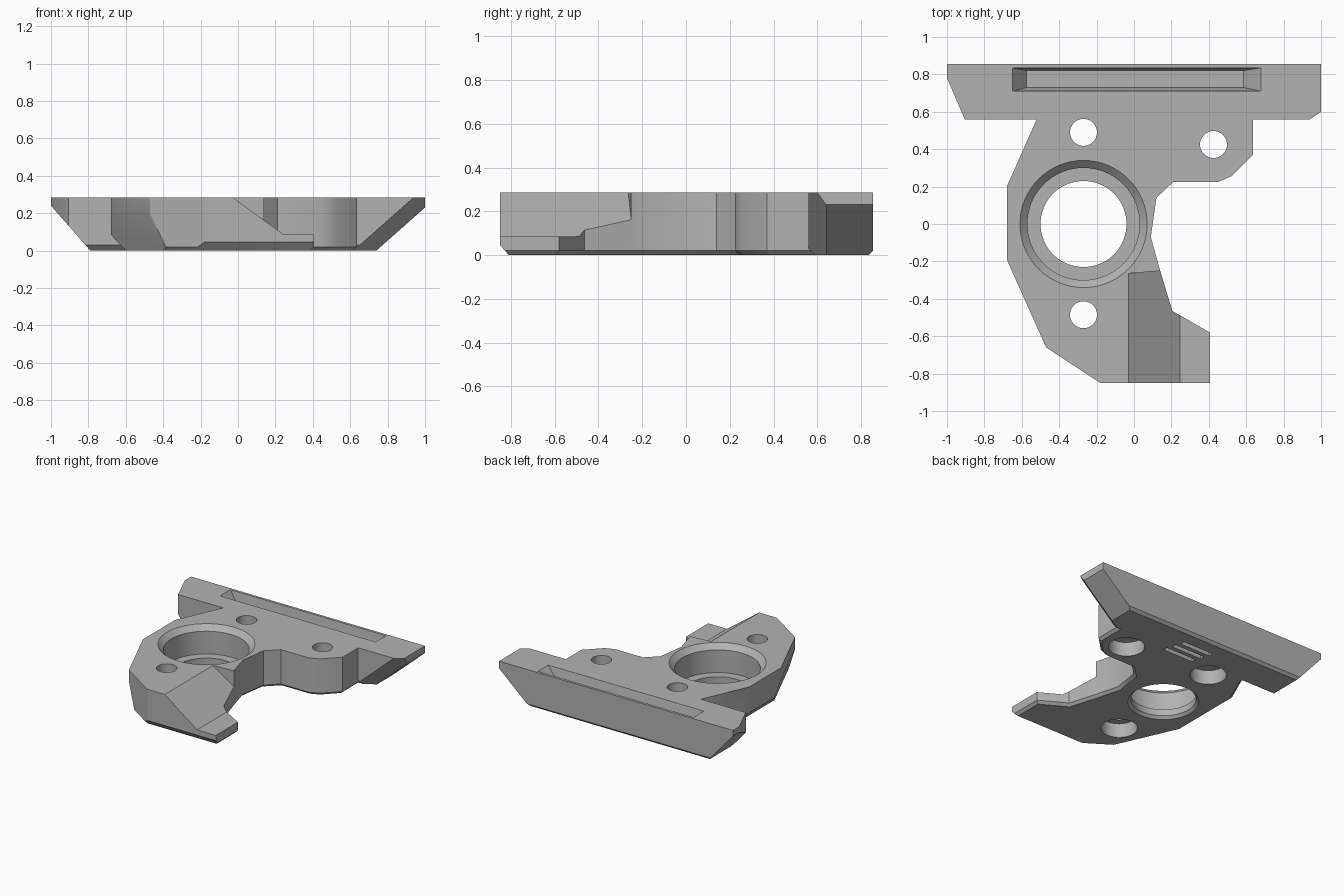
import bpy, bmesh, math
from mathutils import Vector

TOP = 0.285
cube = bpy.data.objects.get("Cube")
if cube:
    bpy.data.objects.remove(cube, do_unlink=True)

grey = bpy.data.materials.new("plain grey")
grey.use_nodes = True
grey.diffuse_color = (0.45, 0.45, 0.45, 1)
grey.node_tree.nodes["Principled BSDF"].inputs["Base Color"].default_value = grey.diffuse_color


def loft(name, rings, chamfer=0, cuts=()):
    """Closed solid through rings of points; cuts are (point, outward normal) planes."""
    bm = bmesh.new()
    loops = [[bm.verts.new(p) for p in ring] for ring in rings]
    n = len(loops[0])
    for a, b in zip(loops, loops[1:]):
        for i in range(n):
            j = (i + 1) % n
            bm.faces.new((a[i], a[j], b[j], b[i]))
    bm.faces.new(loops[0])
    bm.faces.new(loops[-1])
    bmesh.ops.recalc_face_normals(bm, faces=bm.faces[:])
    if chamfer:
        low = [e for e in bm.edges if all(abs(v.co.z) < 1e-5 for v in e.verts)]
        bmesh.ops.bevel(bm, geom=low, offset=chamfer, segments=1, affect='EDGES')
    for point, normal in cuts:
        bmesh.ops.bisect_plane(bm, geom=bm.verts[:] + bm.edges[:] + bm.faces[:], dist=1e-5,
                               plane_co=point, plane_no=normal, clear_outer=True)
        bmesh.ops.holes_fill(bm, edges=[e for e in bm.edges if e.is_boundary], sides=0)
    bmesh.ops.recalc_face_normals(bm, faces=bm.faces[:])
    mesh = bpy.data.meshes.new(name)
    bm.to_mesh(mesh)
    bm.free()
    mesh.materials.append(grey)
    obj = bpy.data.objects.new(name, mesh)
    bpy.context.collection.objects.link(obj)
    return obj


def flat(points, z):
    return [(x, y, z) for x, y in points]


def rect(x0, x1, y0, y1, z):
    return flat([(x0, y0), (x1, y0), (x1, y1), (x0, y1)], z)


def bore(name, x, y, steps):
    """Round stepped cutter from (radius, height) pairs."""
    angles = [math.tau * i / 64 for i in range(64)]
    return loft(name, [[(x + r * math.cos(a), y + r * math.sin(a), z) for a in angles]
                       for r, z in steps])


def combine(target, other, operation):
    mod = target.modifiers.new("combine", 'BOOLEAN')
    mod.operation, mod.object, mod.solver = operation, other, 'EXACT'
    bpy.context.view_layer.objects.active = target
    bpy.ops.object.modifier_apply(modifier=mod.name)
    bpy.data.objects.remove(other, do_unlink=True)


# Main plate with chamfered underside
outline = [(-0.52, 0.7), (-0.52, 0.56), (-0.68, 0.2), (-0.68, -0.19), (-0.47, -0.66),
           (-0.18, -0.85), (0.405, -0.85), (0.405, -0.58), (0.205, -0.465), (0.14, -0.25),
           (0.09, -0.07), (0.12, 0.14), (0.21, 0.225), (0.45, 0.225), (0.52, 0.255),
           (0.635, 0.37), (0.635, 0.7)]
plate = loft("mounting_plate", [flat(outline, 0), flat(outline, TOP)], 0.02, [
    ((-0.68, 0, 0.085), (-0.085, 0, -0.08)),
    ((0, -0.85, 0.045), (0, -0.045, -0.04)),
    ((-0.47, -0.66, 0.195), (-0.913, -0.408, -0.31)),
])

# Rear bar with sloping ends and trimmed front corners
section = [(-1, TOP), (-1, 0.24), (-0.79, 0), (0.74, 0), (1, 0.23), (1, TOP)]
right_trim = Vector((0.06, 0.04, 0)).cross(Vector((-0.26, 0, -0.23)))
if right_trim.y > 0:
    right_trim.negate()
bar = loft("rear_bar", [[(x, y, z) for x, z in section] for y in (0.56, 0.855)], 0, [
    ((-1, 0.78, 0), (-0.22, -0.095, 0)),
    ((1, 0.6, TOP), right_trim),
    ((0, 0.56, 0.03), (0, -1, -1)),
    ((0, 0.855, 0.02), (0, 1, -1)),
])
combine(plate, bar, 'UNION')

# Ramp and flat ledge on the front arm
ramp = [(-0.03, TOP), (0.245, 0.085), (0.6, 0.085), (0.6, 0.5), (-0.03, 0.5)]
combine(plate, loft("ramp_cutter", [[(x, -1, z) for x, z in ramp],
                                    [(x, -0.262 + 0.08 * x, z) for x, z in ramp]]), 'DIFFERENCE')

# Large stepped bore
combine(plate, bore("bore_cutter", -0.27, 0, [
    (0.26, -0.01), (0.23, 0.02), (0.23, 0.07), (0.30, 0.07), (0.30, 0.245),
    (0.34, TOP), (0.34, 0.4)]), 'DIFFERENCE')

# Screw holes with recesses underneath
for x, y in [(-0.27, 0.49), (-0.27, -0.485), (0.425, 0.425)]:
    combine(plate, bore("screw_cutter", x, y, [
        (0.128, -0.1), (0.128, 0.11), (0.072, 0.11), (0.072, 0.4)]), 'DIFFERENCE')

# Tapered slot in the top of the bar
combine(plate, loft("slot_cutter", [rect(-0.575, 0.585, 0.73, 0.82, TOP - 0.1),
                                    rect(-0.65, 0.68, 0.71, 0.835, TOP),
                                    rect(-0.65, 0.68, 0.71, 0.835, 0.4)]), 'DIFFERENCE')

# Small grooves under the bar
for x, y in [(0.07, 0.58), (0.05, 0.65), (0.03, 0.72)]:
    combine(plate, loft("groove_cutter", [rect(x - 0.13, x + 0.13, y - 0.018, y + 0.018, z)
                                          for z in (-0.1, 0.035)]), 'DIFFERENCE')

# Smooth the round walls, keep the edges sharp
bpy.ops.object.select_all(action='DESELECT')
plate.select_set(True)
bpy.context.view_layer.objects.active = plate
bpy.ops.object.shade_smooth_by_angle(angle=math.radians(28))
